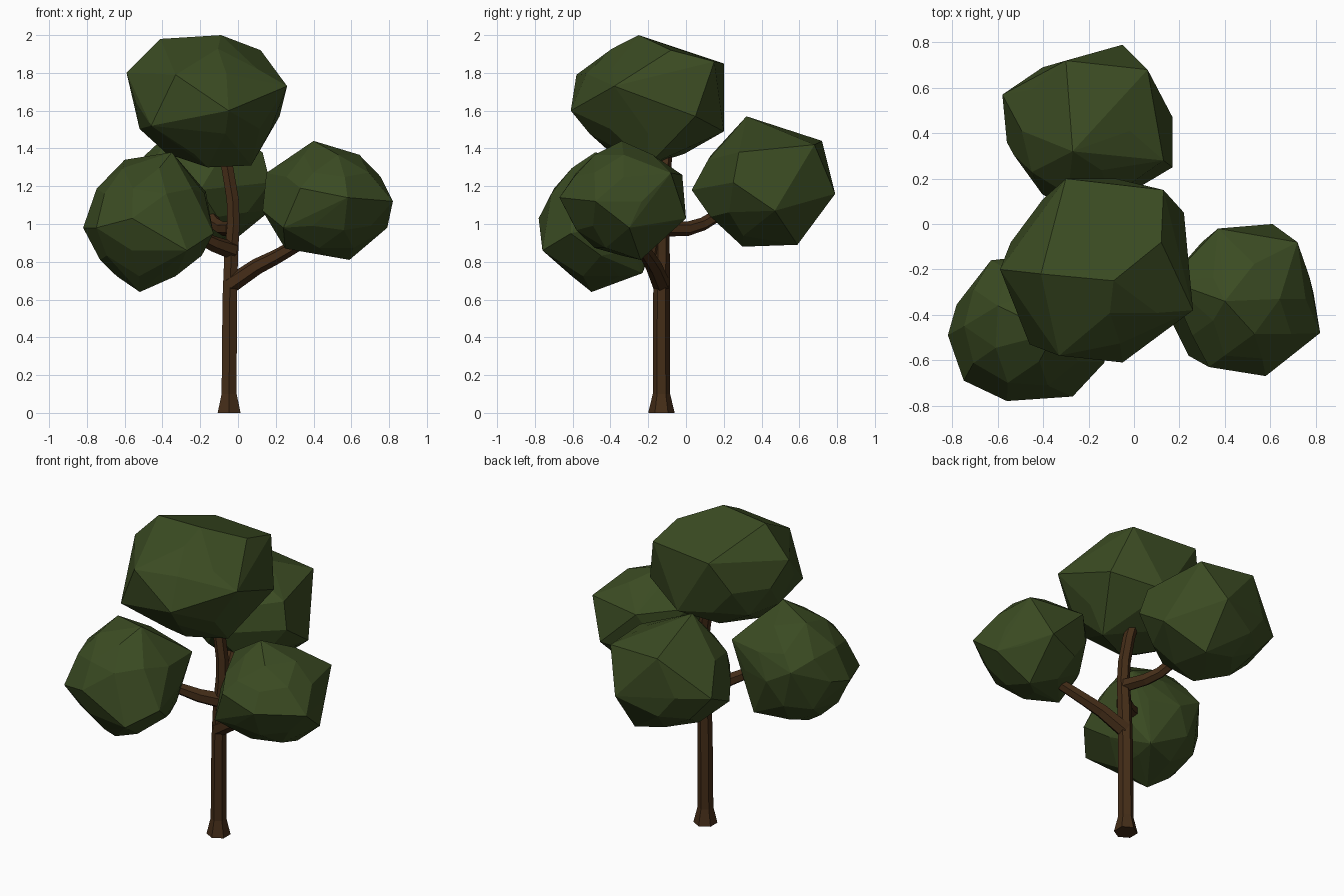
import bpy, bmesh, math
from mathutils import Vector


def material(name, rgb):
    m = bpy.data.materials.new(name)
    m.diffuse_color = (*rgb, 1)
    return m


LEAF = material("leaf_green", (0.043, 0.07, 0.016))
BARK = material("bark_brown", (0.058, 0.026, 0.009))


def finish(bm, name, mat):
    bmesh.ops.recalc_face_normals(bm, faces=bm.faces)
    me = bpy.data.meshes.new(name)
    bm.to_mesh(me)
    bm.free()
    me.materials.append(mat)
    bpy.context.collection.objects.link(bpy.data.objects.new(name, me))


def limb(name, path, radii, side):
    """Six-sided tube along a path; side is the direction of its first corner."""
    bm = bmesh.new()
    pts = [Vector(p) for p in path]
    rings = []
    for i, p in enumerate(pts):
        t = (pts[min(i + 1, len(pts) - 1)] - pts[max(i - 1, 0)]).normalized()
        u = Vector(side)
        u = (u - t * u.dot(t)).normalized()
        v = t.cross(u)
        rings.append([bm.verts.new(p + radii[i] * (u * math.cos(a) + v * math.sin(a)))
                      for a in [k * math.pi / 3 for k in range(6)]])
    for a, b in zip(rings, rings[1:]):
        for k in range(6):
            bm.faces.new((a[k], a[(k + 1) % 6], b[(k + 1) % 6], b[k]))
    bm.faces.new(rings[0])
    bm.faces.new(rings[-1])
    finish(bm, name, BARK)


def foliage(name, centre, radii, corners):
    """Low icosphere with its main corners pulled out, then made convex."""
    bm = bmesh.new()
    bmesh.ops.create_icosphere(bm, subdivisions=2, radius=0.935)
    c = Vector(centre)
    for v in bm.verts:
        v.co = c + Vector([a * r for a, r in zip(v.co, radii)])
    free = list(bm.verts)
    for p in corners:
        p = Vector(p)
        v = min(free, key=lambda w: (w.co - p).length)
        v.co = p
        free.remove(v)
    hull = bmesh.ops.convex_hull(bm, input=bm.verts)
    loose = {e for e in hull["geom_interior"] + hull["geom_unused"]
             if isinstance(e, bmesh.types.BMVert)}
    bmesh.ops.delete(bm, geom=list(loose), context='VERTS')
    # merge nearly coplanar facets into broad faces
    bmesh.ops.dissolve_limit(bm, angle_limit=math.radians(9), verts=bm.verts, edges=bm.edges)
    finish(bm, name, LEAF)


# trunk with flared foot
limb("trunk",
     [(-0.047, -0.13, 0), (-0.047, -0.13, 0.1), (-0.044, -0.13, 0.6), (-0.036, -0.128, 0.84),
      (-0.024, -0.125, 1.0), (-0.028, -0.12, 1.13), (-0.055, -0.115, 1.29), (-0.075, -0.105, 1.38)],
     [0.07, 0.046, 0.044, 0.042, 0.038, 0.037, 0.036, 0.034], (0, 1, 0))

# branches
limb("right_branch",
     [(-0.04, -0.13, 0.68), (0.1, -0.17, 0.775), (0.2, -0.2, 0.825), (0.35, -0.26, 0.91)],
     [0.048, 0.043, 0.039, 0.034], (0, 0, 1))
limb("left_branch",
     [(-0.03, -0.13, 0.86), (-0.13, -0.21, 0.895), (-0.24, -0.29, 0.95)],
     [0.048, 0.042, 0.034], (0, 0, 1))
limb("back_branch",
     [(-0.03, -0.125, 0.975), (-0.08, 0.01, 0.975), (-0.12, 0.09, 1.0), (-0.16, 0.19, 1.06)],
     [0.042, 0.038, 0.035, 0.032], (0, 0, 1))

# foliage clumps
foliage("top_foliage", (-0.17, -0.2, 1.65), (0.42, 0.41, 0.35),
        [(-0.41, -0.22, 1.98), (-0.09, -0.25, 2.0), (0.26, -0.38, 1.73), (-0.59, -0.2, 1.8),
         (0.13, 0.15, 1.86), (0.12, -0.08, 1.92), (-0.3, 0.2, 1.85), (0.22, 0.05, 1.57),
         (-0.33, -0.58, 1.79), (-0.05, -0.61, 1.6), (-0.46, -0.53, 1.52),
         (0.07, -0.2, 1.31), (-0.16, -0.3, 1.3), (-0.08, 0.2, 1.49)])
foliage("left_foliage", (-0.47, -0.45, 1.01), (0.35, 0.33, 0.36),
        [(-0.6, -0.36, 1.34), (-0.35, -0.48, 1.38), (-0.17, -0.22, 1.17), (-0.82, -0.49, 0.98),
         (-0.52, -0.5, 0.64), (-0.56, -0.78, 1.03), (-0.27, -0.76, 0.86), (-0.63, -0.16, 1.1),
         (-0.75, -0.69, 0.98), (-0.73, -0.5, 0.81), (-0.13, -0.61, 0.95), (-0.32, -0.23, 0.74)])
foliage("right_foliage", (0.48, -0.33, 1.12), (0.33, 0.33, 0.31),
        [(0.4, -0.34, 1.44), (0.79, -0.3, 0.98), (0.82, -0.48, 1.12), (0.72, -0.08, 1.27),
         (0.58, -0.67, 1.14), (0.33, -0.63, 1.19), (0.24, -0.58, 0.98), (0.59, -0.24, 0.81),
         (0.25, -0.38, 0.87), (0.61, 0.0, 1.03), (0.37, -0.02, 1.26), (0.13, -0.36, 1.07),
         (0.15, -0.25, 1.27)])
foliage("back_foliage", (-0.2, 0.41, 1.2), (0.37, 0.37, 0.33),
        [(-0.27, 0.32, 1.57), (-0.05, 0.79, 1.16), (-0.3, 0.72, 1.44), (0.06, 0.68, 1.42),
         (0.13, 0.28, 1.38), (0.17, 0.47, 1.07), (0.17, 0.25, 1.22), (-0.58, 0.57, 1.2),
         (-0.56, 0.36, 1.1), (-0.2, 0.03, 1.18), (-0.05, 0.59, 0.89), (-0.2, 0.3, 0.88)])
